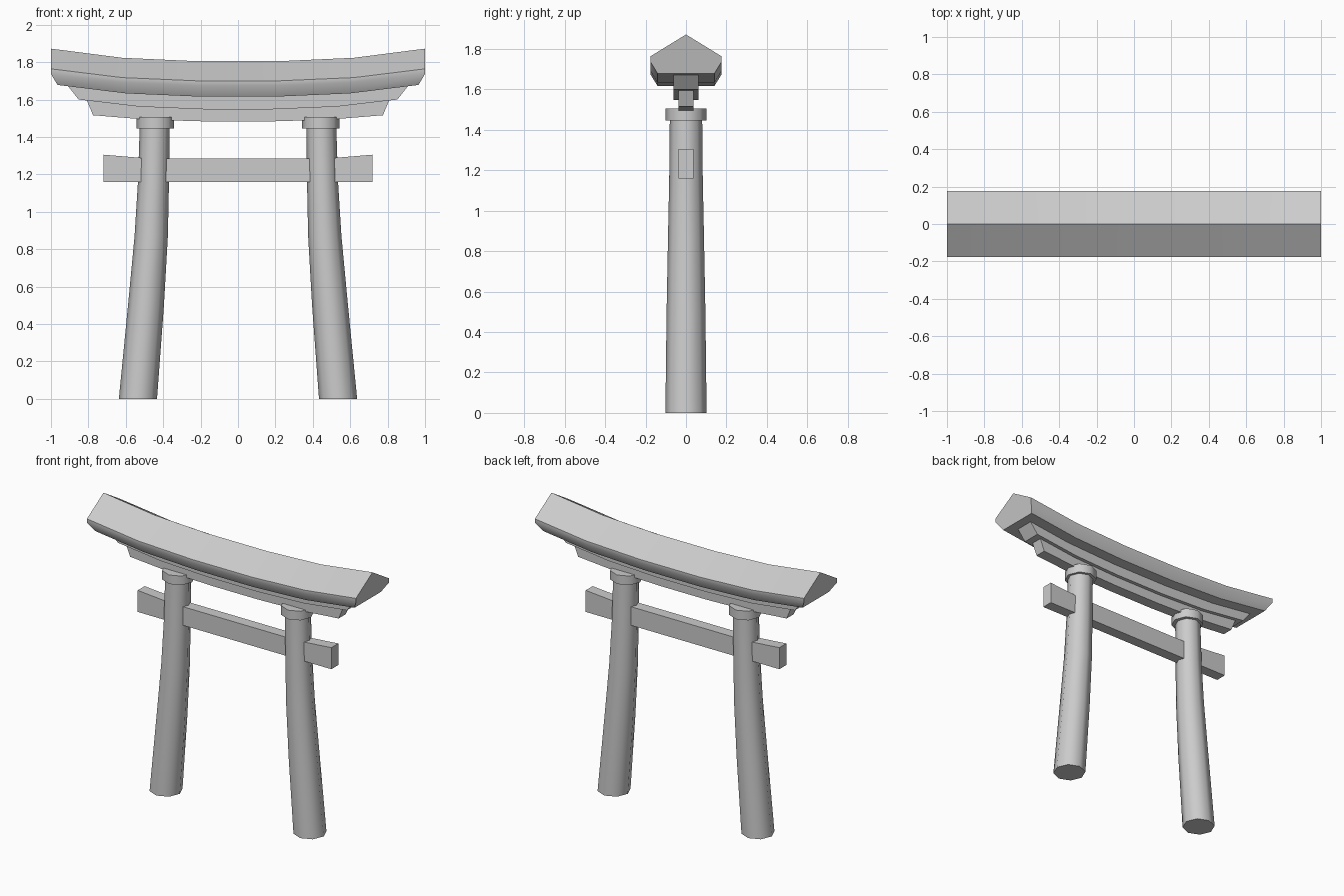
import bpy, bmesh, math

if "Cube" in bpy.data.objects:
    bpy.data.objects.remove(bpy.data.objects["Cube"])


def finish(name, rings, angle):
    """Skin a list of closed rings into a capped solid."""
    bm = bmesh.new()
    loops = [[bm.verts.new(p) for p in ring] for ring in rings]
    n = len(rings[0])
    for a, b in zip(loops, loops[1:]):
        for i in range(n):
            j = (i + 1) % n
            bm.faces.new((a[i], a[j], b[j], b[i]))
    bm.faces.new(loops[0])
    bm.faces.new(loops[-1])
    bmesh.ops.recalc_face_normals(bm, faces=bm.faces)
    mesh = bpy.data.meshes.new(name)
    bm.to_mesh(mesh)
    bm.free()
    obj = bpy.data.objects.new(name, mesh)
    bpy.context.collection.objects.link(obj)
    bpy.ops.object.select_all(action='DESELECT')
    obj.select_set(True)
    bpy.context.view_layer.objects.active = obj
    bpy.ops.object.shade_smooth_by_angle(angle=math.radians(angle))
    return obj


def curved_beam(name, section, angle=30):
    """Sweep a section along x; each point is (y, z, half length, rise at end)."""
    stations = [(-1, 1), (-.62, .27), (-.22, 0), (.22, 0), (.62, .27), (1, 1)]
    rings = [[(t * length, y, z + lift * rise) for y, z, length, rise in section]
             for t, lift in stations]
    return finish(name, rings, angle)


def mirror_y(half):
    return half + [(-y, z, l, r) for y, z, l, r in reversed(half) if y > 0]


def column(name, path):
    """Eight-sided column through (x, z, radius) stations."""
    rings = [[(x + r * math.cos(k * math.pi / 4), r * math.sin(k * math.pi / 4), z)
              for k in range(8)] for x, z, r in path]
    return finish(name, rings, 50)


# Gabled roof and the two lintels stepping in beneath it
curved_beam("roof", mirror_y([(0, 1.805, 1, .067), (.176, 1.70, 1, .064),
                              (.176, 1.675, 1, .062), (.14, 1.616, .965, .062)]), 50)
curved_beam("upper_lintel", mirror_y([(.062, 1.618, .91, .055), (.062, 1.548, .852, .052)]))
curved_beam("lower_lintel", mirror_y([(.038, 1.55, .81, .05), (.038, 1.483, .775, .033)]))

# Tie beam with upturned ends
finish("tie_beam", [[(x, -.037, 1.16), (x, .037, 1.16), (x, .037, top), (x, -.037, top)]
                    for x, top in [(-.72, 1.305), (-.48, 1.285), (.48, 1.285), (.72, 1.305)]], 5)

# Bowed pillars and their collars
for side, s in (("left", -1), ("right", 1)):
    column(side + "_pillar", [(s * x, z, r) for x, z, r in [
        (.535, 0, .102), (.492, .5, .096), (.464, .87, .089),
        (.452, 1.16, .083), (.445, 1.47, .08)]])
    column(side + "_collar", [(s * .442, 1.446, .101), (s * .442, 1.507, .101)])
